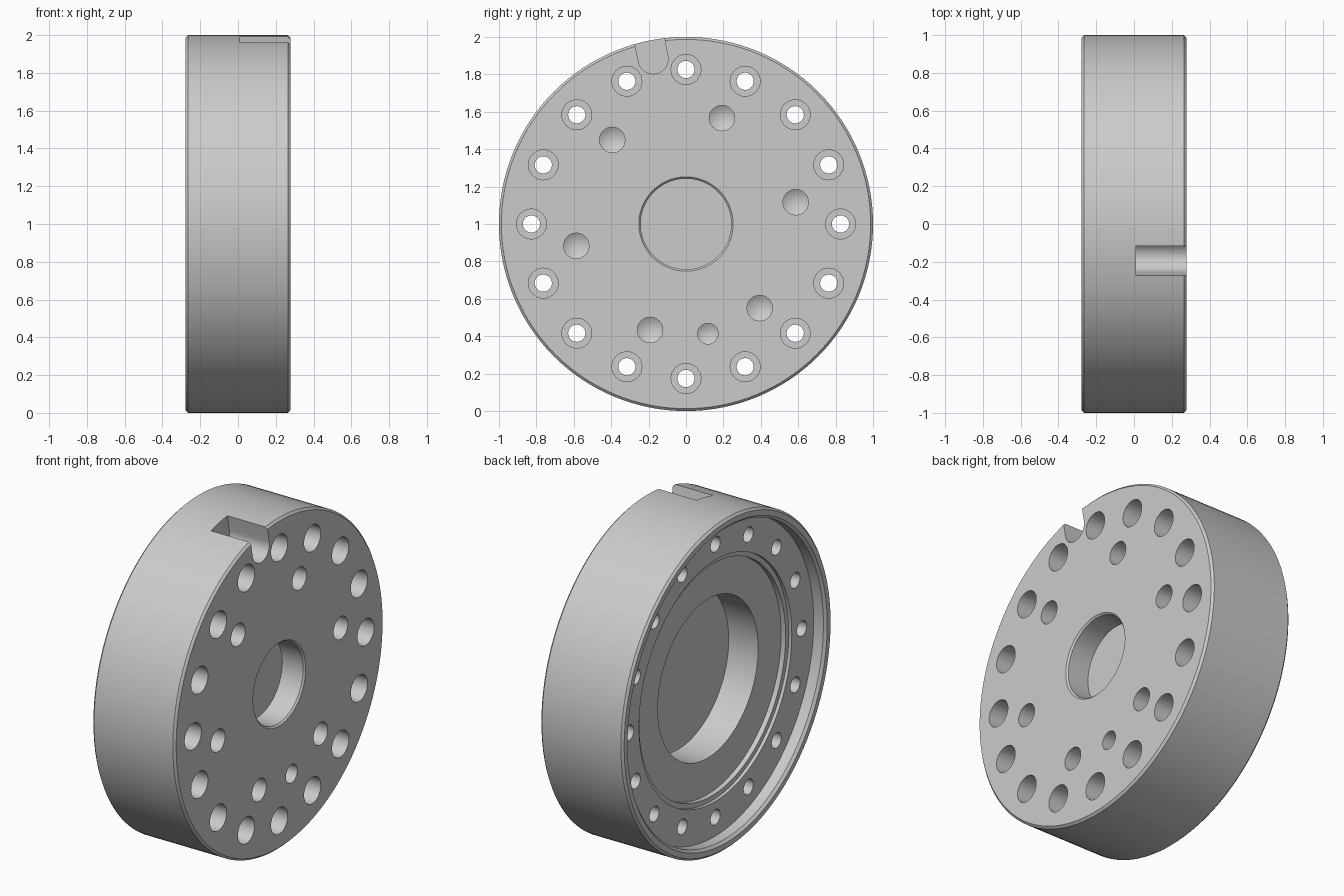
import bpy, bmesh
from math import sin, cos, pi, radians

if "Cube" in bpy.data.objects:
    bpy.data.objects.remove(bpy.data.objects["Cube"])

H = 0.277          # half thickness along x


def add_lathe(bm, profile, segs, cy=0.0, cz=1.0):
    """Revolve (x, radius) points around an x-parallel axis; ends lie on the axis."""
    rings = []
    for x, r in profile:
        if r == 0:
            rings.append([bm.verts.new((x, cy, cz))] * segs)
        else:
            rings.append([bm.verts.new((x, cy + r * sin(2 * pi * i / segs),
                                        cz + r * cos(2 * pi * i / segs)))
                          for i in range(segs)])
    for a, b in zip(rings, rings[1:]):
        for i in range(segs):
            j = (i + 1) % segs
            quad = list(dict.fromkeys((a[i], a[j], b[j], b[i])))
            bm.faces.new(quad)


def finish(bm, name):
    bmesh.ops.recalc_face_normals(bm, faces=bm.faces[:])
    me = bpy.data.meshes.new(name)
    bm.to_mesh(me)
    bm.free()
    ob = bpy.data.objects.new(name, me)
    bpy.context.collection.objects.link(ob)
    return ob


# Flange body: stepped recess on the -x side, shallow centre pocket on the +x side
bm = bmesh.new()
add_lathe(bm, [
    (0.05, 0), (0.05, 0.48), (-H + 0.13, 0.48), (-H + 0.13, 0.70),
    (-H + 0.10, 0.70), (-H + 0.10, 0.73), (-H + 0.08, 0.73),
    (-H + 0.08, 0.94), (-H + 0.015, 0.94), (-H, 0.955), (-H, 0.987),
    (-H + 0.013, 1.0), (H - 0.013, 1.0), (H, 0.987),
    (H, 0.252), (H - 0.01, 0.242), (H - 0.15, 0.242), (H - 0.15, 0)], 128)
body = finish(bm, "flange_body")

# Sixteen counterbored bolt holes
bm = bmesh.new()
for i in range(16):
    a = 2 * pi * i / 16
    add_lathe(bm, [(-H - 0.05, 0), (-H - 0.05, 0.046), (H - 0.2, 0.046),
                   (H - 0.2, 0.08), (H + 0.05, 0.08), (H + 0.05, 0)],
              32, 0.826 * sin(a), 1 + 0.826 * cos(a))

# Drilled blind holes with conical ends: six equal, one smaller dowel hole
drills = [(18.75 + 60 * i, 0.068) for i in range(6)] + [(168.75, 0.055)]
for deg, r in drills:
    a = radians(deg)
    add_lathe(bm, [(H - 0.25 - 0.6 * r, 0), (H - 0.25, r),
                   (H + 0.05, r), (H + 0.05, 0)],
              32, 0.598 * sin(a), 1 + 0.598 * cos(a))
holes = finish(bm, "hole_cutter")

# Round-ended key notch in the rim, midway between two bolt holes
bm = bmesh.new()
t, w, rc = radians(-11.25), 0.08, 0.9
outline = [(-w, 1.2), (w, 1.2)]
outline += [(w * cos(k * pi / 16), rc - w * sin(k * pi / 16)) for k in range(17)]
verts = [bm.verts.new((0.01, u * cos(t) + v * sin(t), 1 - u * sin(t) + v * cos(t)))
         for u, v in outline]
face = bm.faces.new(verts)
ext = bmesh.ops.extrude_face_region(bm, geom=[face])
bmesh.ops.translate(bm, vec=(0.4, 0, 0),
                    verts=[g for g in ext["geom"] if isinstance(g, bmesh.types.BMVert)])
notch = finish(bm, "notch_cutter")

# Cut the features and shade
bpy.context.view_layer.objects.active = body
body.select_set(True)
for cutter in (holes, notch):
    cutter.hide_render = True
    mod = body.modifiers.new(cutter.name, 'BOOLEAN')
    mod.operation, mod.solver, mod.object = 'DIFFERENCE', 'EXACT', cutter
    bpy.ops.object.modifier_apply(modifier=mod.name)
    bpy.data.objects.remove(cutter)
bpy.ops.object.shade_smooth_by_angle(angle=radians(25))
